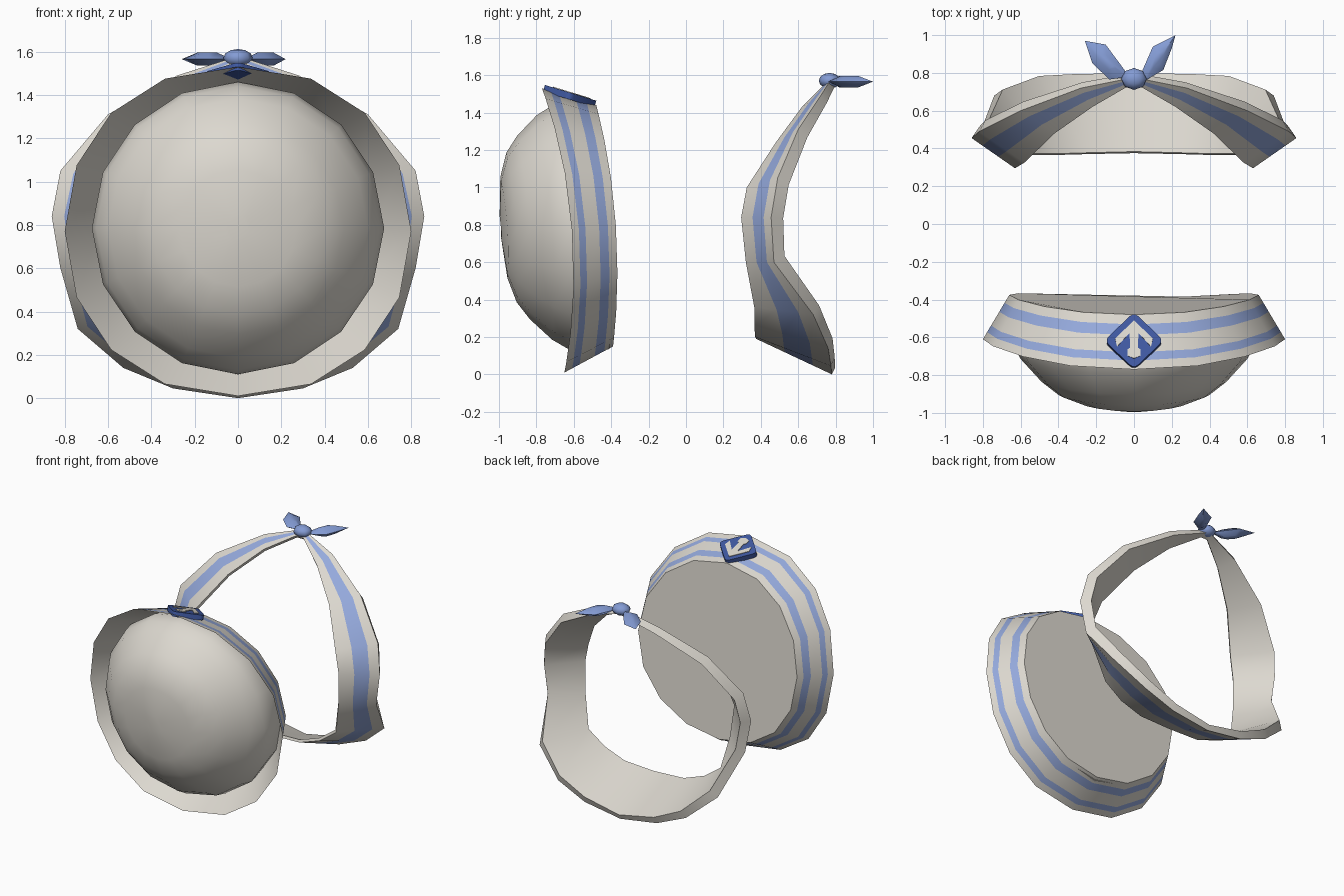
import bpy, bmesh, math
from mathutils import Vector, Matrix

if "Cube" in bpy.data.objects:
    bpy.data.objects.remove(bpy.data.objects["Cube"])


def material(name, rgb):
    m = bpy.data.materials.new(name)
    m.use_nodes = True
    m.diffuse_color = (*rgb, 1)
    bsdf = next(n for n in m.node_tree.nodes if n.type == "BSDF_PRINCIPLED")
    bsdf.inputs["Base Color"].default_value = (*rgb, 1)
    return m


CREAM = material("cream cloth", (0.72, 0.69, 0.63))
STRIPE = material("light blue stripe", (0.30, 0.40, 0.72))
TIE = material("tie blue", (0.23, 0.33, 0.66))
BADGE = material("badge blue", (0.05, 0.10, 0.36))


def finish(name, bm, mats, angle=40):
    bmesh.ops.recalc_face_normals(bm, faces=bm.faces)
    me = bpy.data.meshes.new(name)
    bm.to_mesh(me)
    bm.free()
    for m in mats:
        me.materials.append(m)
    ob = bpy.data.objects.new(name, me)
    bpy.context.collection.objects.link(ob)
    bpy.ops.object.select_all(action="DESELECT")
    ob.select_set(True)
    bpy.context.view_layer.objects.active = ob
    bpy.ops.object.shade_smooth_by_angle(angle=math.radians(angle))
    return ob


def loft(rings, striped=(), wrap=False):
    """Skin closed rings of points; spans listed in striped use slot 1."""
    bm = bmesh.new()
    rows = [[bm.verts.new(p) for p in r] for r in rings]
    n = len(rows[0])
    for k in range(len(rows) if wrap else len(rows) - 1):
        a, b = rows[k], rows[(k + 1) % len(rows)]
        for i in range(n):
            j = (i + 1) % n
            f = bm.faces.new((a[i], a[j], b[j], b[i]))
            f.material_index = 1 if k in striped else 0
    if not wrap:
        bm.faces.new(rows[0])
        bm.faces.new(rows[-1])
    return bm


SIDES = 16
ANGLES = [2 * math.pi * i / SIDES for i in range(SIDES)]


def bent_ring(rx, rz, cz, y, tilt, saddle, px=1.0, pz=1.0):
    """Ring facing the front, leaning forward and bent like a saddle."""
    pts = []
    for a in ANGLES:
        c, s = math.cos(a), math.sin(a)
        pts.append(Vector((rx * math.copysign(abs(c) ** px, c),
                           y - tilt * s - saddle * s * s,
                           cz + rz * math.copysign(abs(s) ** pz, s))))
    return pts


def mix(a, b, t):
    return [p.lerp(q, t) for p, q in zip(a, b)]


# Cap brim: flaring striped band, plain inside, closed by the back disc
front = bent_ring(0.80, 0.76, 0.77, -0.61, 0.06, 0.10, 0.9, 0.95)
back = bent_ring(0.66, 0.645, 0.795, -0.375, 0.045, 0.06, 0.95, 0.97)
inside = bent_ring(0.64, 0.625, 0.795, -0.40, 0.045, 0.06, 0.95, 0.97)
bands = [mix(front, back, t) for t in (0, 0.16, 0.31, 0.62, 0.82, 1)]
finish("cap_brim", loft([inside] + bands, striped=(2, 4)), [CREAM, STRIPE])

# Cap crown: faceted dome
profile = [(0.06, -0.988), (0.27, -0.955), (0.40, -0.905), (0.49, -0.835),
           (0.60, -0.715), (0.655, -0.62), (0.675, -0.53), (0.65, -0.41)]
crown = [bent_ring(r, r, 0.785, y, 0.07 * r, 0.07 * r) for r, y in profile]
finish("cap_crown", loft(crown), [CREAM], 60)

# Badge on top of the brim
place = Matrix.Translation((0, -0.622, 1.488)) @ Matrix.Rotation(math.radians(-17), 4, "X")
bm = bmesh.new()
bmesh.ops.create_cube(bm, size=1)
bmesh.ops.scale(bm, vec=(0.222, 0.222, 0.036), verts=bm.verts)
corners = [e for e in bm.edges if abs(e.verts[0].co.z - e.verts[1].co.z) > 0.01]
bmesh.ops.bevel(bm, geom=corners, offset=0.03, segments=3, profile=0.5, affect="EDGES")
bmesh.ops.rotate(bm, matrix=Matrix.Rotation(math.pi / 4, 3, "Z"), verts=bm.verts)
bmesh.ops.transform(bm, matrix=place, verts=bm.verts)
finish("badge", bm, [BADGE])

# Pale emblem plate on the badge
half = [(0, 0.11), (0.1, 0.01), (0.09, -0.035), (0.055, 0.005), (0.024, 0.04),
        (0.02, -0.04), (0.035, -0.05), (0.035, -0.085), (0, -0.1)]
outline = half + [(-x, y) for x, y in half[-2:0:-1]]
bm = bmesh.new()
face = bm.faces.new([bm.verts.new((x, y, 0.016)) for x, y in outline])
top = bmesh.ops.extrude_face_region(bm, geom=[face])["geom"]
bmesh.ops.translate(bm, vec=(0, 0, 0.006), verts=[v for v in top if isinstance(v, bmesh.types.BMVert)])
bmesh.ops.transform(bm, matrix=place, verts=bm.verts)
finish("badge_emblem", bm, [CREAM])

# Neckerchief loop: front rim and back rim stations, bottom to top
stations = [((0, 0.375, 0.19), (0, 0.78, 0.0)),
            ((0.25, 0.37, 0.20), (0.30, 0.775, 0.045)),
            ((0.42, 0.365, 0.26), (0.53, 0.76, 0.14)),
            ((0.56, 0.365, 0.36), (0.74, 0.68, 0.32)),
            ((0.61, 0.32, 0.60), (0.82, 0.47, 0.60)),
            ((0.63, 0.295, 0.84), (0.86, 0.455, 0.84)),
            ((0.58, 0.325, 1.00), (0.82, 0.49, 1.05)),
            ((0.42, 0.48, 1.24), (0.60, 0.60, 1.31)),
            ((0.22, 0.62, 1.43), (0.28, 0.72, 1.49)),
            ((0.03, 0.73, 1.54), (0.03, 0.77, 1.57))]


def flip(p):
    return Vector((-p[0], p[1], p[2]))


loop = [(Vector(f), Vector(b)) for f, b in stations]
loop += [(flip(f), flip(b)) for f, b in stations[:0:-1]]
count = len(loop)
sections = []
for i, (f, b) in enumerate(loop):
    along = loop[(i + 1) % count][1] - loop[i - 1][1]
    inward = along.cross(b - f).normalized()
    thick = 0.04 + 0.045 * abs(b.x)
    sections.append([f, f.lerp(b, 0.38), f.lerp(b, 0.75), b,
                     b + inward * thick, f + inward * 0.02])
rings = [list(r) for r in zip(*sections)]
finish("neckerchief", loft(rings, striped=(1,), wrap=True), [CREAM, STRIPE])

# Knot
bm = bmesh.new()
bmesh.ops.create_uvsphere(bm, u_segments=8, v_segments=6, radius=1)
bmesh.ops.scale(bm, vec=(0.068, 0.058, 0.042), verts=bm.verts)
bmesh.ops.translate(bm, vec=(0, 0.768, 1.57), verts=bm.verts)
finish("knot", bm, [TIE], 60)


# Knot tails: leaf outlines with a raised middle on both faces
def tail(name, points, height):
    bm = bmesh.new()
    rim = [bm.verts.new((x, y, height)) for x, y in points]
    mid = sum((v.co for v in rim), Vector()) / len(rim)
    for dz in (0.03, -0.03):
        core = [bm.verts.new(v.co.lerp(mid, 0.6) + Vector((0, 0, dz))) for v in rim]
        bm.faces.new(core)
        for i in range(len(rim)):
            j = (i + 1) % len(rim)
            bm.faces.new((rim[i], rim[j], core[j], core[i]))
    finish(name, bm, [TIE], 60)


tail("left_tail", [(0.03, 0.78), (0.10, 0.94), (0.22, 1.0), (0.20, 0.93),
                   (0.155, 0.815), (0.06, 0.76)], 1.565)
tail("right_tail", [(-0.03, 0.78), (-0.05, 0.815), (-0.15, 0.95), (-0.26, 0.97),
                    (-0.22, 0.85), (-0.13, 0.765)], 1.565)
